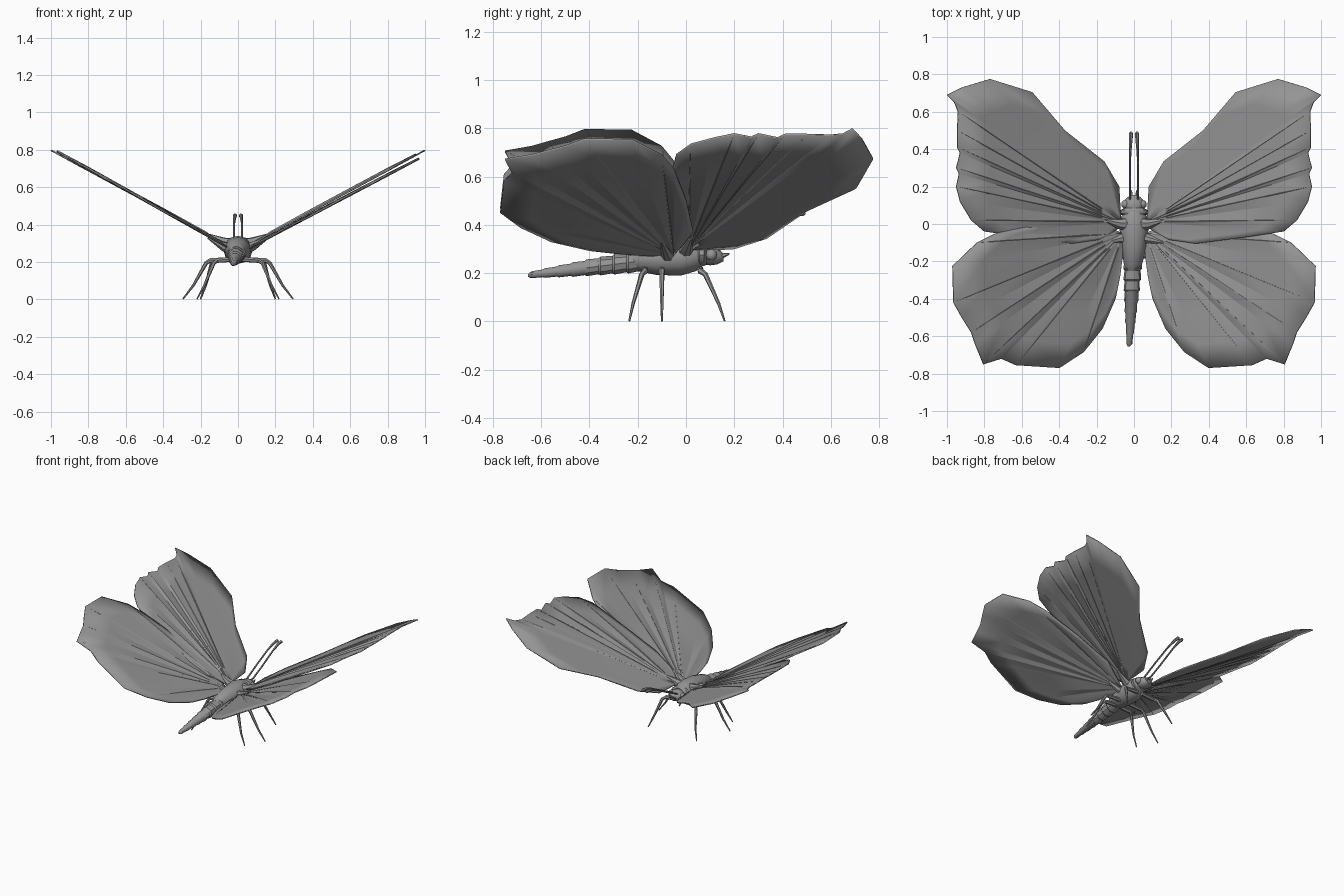
import bpy, bmesh, math
from mathutils import Vector

if "Cube" in bpy.data.objects:
    bpy.data.objects.remove(bpy.data.objects["Cube"])

grey = bpy.data.materials.new("grey")
grey.diffuse_color = (0.30, 0.30, 0.30, 1)
grey.use_nodes = True
grey.node_tree.nodes["Principled BSDF"].inputs["Base Color"].default_value = grey.diffuse_color


def finish(bm, name, smooth=None):
    bmesh.ops.recalc_face_normals(bm, faces=bm.faces)
    me = bpy.data.meshes.new(name)
    bm.to_mesh(me)
    bm.free()
    ob = bpy.data.objects.new(name, me)
    bpy.context.collection.objects.link(ob)
    me.materials.append(grey)
    if smooth:
        bpy.ops.object.select_all(action='DESELECT')
        ob.select_set(True)
        bpy.context.view_layer.objects.active = ob
        bpy.ops.object.shade_smooth_by_angle(angle=math.radians(smooth))
    return ob


def loft(bm, rings):
    """Skin closed rings of points and cap both ends."""
    loops = [[bm.verts.new(p) for p in r] for r in rings]
    n = len(loops[0])
    for a, b in zip(loops, loops[1:]):
        for i in range(n):
            bm.faces.new((a[i], a[(i + 1) % n], b[(i + 1) % n], b[i]))
    bm.faces.new(loops[0])
    bm.faces.new(loops[-1])


def body(name, stations, sides=12):
    """Elliptical stations (y, centre x, centre z, half width, half height)."""
    bm = bmesh.new()
    loft(bm, [[(x + w * math.cos(2 * math.pi * k / sides), y,
                z + h * math.sin(2 * math.pi * k / sides)) for k in range(sides)]
              for y, x, z, w, h in stations])
    return finish(bm, name, 35)


def tube(bm, pts, radii, sides=6):
    pts = [Vector(p) for p in pts]
    rings = []
    for i, p in enumerate(pts):
        d = (pts[min(i + 1, len(pts) - 1)] - pts[max(i - 1, 0)]).normalized()
        u = d.cross(Vector((0.3, 0.2, 0.93))).normalized()
        v = d.cross(u)
        rings.append([p + radii[i] * (u * math.cos(2 * math.pi * k / sides)
                                      + v * math.sin(2 * math.pi * k / sides))
                      for k in range(sides)])
    loft(bm, rings)


def wing(name, root, edge, side, base, slope, veins):
    """Fan of panels from the root, creased along the veins."""
    steps = (0.12, 0.35, 0.6, 0.82, 1.0)
    root = Vector(root)

    def place(p, lift=0.0):
        return Vector((side * p.x, p.y, base + slope * p.x + lift))

    def bent(e, t):
        # rays leave the root bunched together, then spread to the margin
        p = root.lerp(Vector(e), t)
        return p

    def crease(i, t):
        return (0.006 if i in veins else -0.004) * math.sin(math.pi * t * 0.8)

    bm = bmesh.new()
    centre = bm.verts.new(place(root))
    rays = [[bm.verts.new(place(bent(e, t), crease(i, t))) for t in steps]
            for i, e in enumerate(edge)]
    for a, b in zip(rays, rays[1:]):
        bm.faces.new((centre, a[0], b[0]))
        for k in range(len(steps) - 1):
            bm.faces.new((a[k], a[k + 1], b[k + 1], b[k]))
    ob = finish(bm, name, 12)
    mod = ob.modifiers.new("thickness", 'SOLIDIFY')
    mod.thickness = 0.008
    mod.offset = 0
    # raised vein ribs
    bm = bmesh.new()
    for i in veins:
        ts = (0.12, 0.35, 0.6, 0.82, 0.99)
        tube(bm, [place(bent(edge[i], t), crease(i, t)) for t in ts],
             [0.007, 0.007, 0.006, 0.006, 0.004], 4)
    finish(bm, name + "_veins")


FORE = [(.08, .2), (.16, .335), (.37, .5), (.545, .705), (.77, .775), (.92, .73),
        (1.0, .69), (.96, .65), (.94, .6), (.945, .5), (.945, .41), (.93, .38),
        (.95, .3), (.935, .27), (.95, .2), (.93, .12), (.87, .02), (.8, -.04),
        (.6, -.07), (.33, -.105), (.19, -.085), (.09, -.03)]
HIND = [(.25, .03), (.5, .0), (.74, -.05), (.84, -.1), (.97, -.225), (.965, -.42),
        (.92, -.5), (.87, -.58), (.85, -.64), (.805, -.75), (.71, -.72), (.63, -.755),
        (.4, -.77), (.27, -.685), (.17, -.56), (.1, -.4), (.075, -.28), (.06, -.17)]

# wings, the two hind wings held at slightly different angles
for side, label, hb, hs in ((1, "right", .245, .525), (-1, "left", .25, .56)):
    wing(label + "_fore_wing", (.07, .01), FORE, side, .262, .538, (8, 9, 10, 12, 14, 16))
    wing(label + "_hind_wing", (.06, -.05), HIND, side, hb, hs, (3, 5, 7, 9, 11, 13))
    # wing hinge
    bm = bmesh.new()
    tube(bm, [(side * .03, .0, .29), (side * .08, .0, .305), (side * .16, .02, .345)],
         [.04, .028, .008], 8)
    tube(bm, [(side * .03, -.07, .27), (side * .08, -.08, .285), (side * .16, -.1, .33)],
         [.04, .025, .006], 8)
    finish(bm, label + "_wing_hinge", 30)

# thorax
body("thorax", [(-.25, -.01, .255, .03, .03), (-.21, -.005, .26, .05, .05),
                (-.12, 0, .262, .068, .07), (-.02, 0, .265, .078, .075),
                (.04, 0, .27, .068, .062), (.075, 0, .275, .045, .042)])
# collar and head
body("collar", [(.045, 0, .275, .05, .04), (.055, 0, .275, .072, .045),
                (.075, 0, .275, .072, .045), (.085, 0, .275, .05, .04)])
body("head", [(.07, 0, .272, .04, .035), (.10, 0, .272, .056, .04),
              (.13, 0, .27, .048, .034), (.155, 0, .265, .02, .016)])

# abdomen of overlapping tapering segments
n = 8
rings = []
for i in range(n):
    f, g = i / n, (i + 1) / n
    for t, s in ((f, .86), (f + .85 * (g - f), 1.0)):
        r = .052 * (1 - .72 * t ** 1.4) * s
        rings.append((-.19 - .46 * t, -.005 - .02 * t, .25 - .058 * t, r, r * .95))
rings.append((-.655, -.028, .19, .006, .006))
body("abdomen", rings, 10)

for side, label in ((1, "right"), (-1, "left")):
    # eye
    bm = bmesh.new()
    bmesh.ops.create_uvsphere(bm, u_segments=10, v_segments=6, radius=.024)
    bmesh.ops.translate(bm, verts=bm.verts, vec=(side * .045, .105, .275))
    finish(bm, label + "_eye", 40)
    # clubbed antenna
    bm = bmesh.new()
    tube(bm, [(side * .02, .12, .29), (side * .022, .25, .355), (side * .02, .38, .42),
              (side * .017, .45, .445), (side * .016, .485, .448), (side * .016, .495, .446)],
         [.006, .006, .006, .010, .012, .004])
    finish(bm, label + "_antenna", 40)
    # mouth feeler
    bm = bmesh.new()
    tube(bm, [(side * .015, .13, .26), (side * .016, .16, .275), (side * .014, .18, .28)],
         [.010, .009, .003])
    finish(bm, label + "_feeler", 40)
    # legs: hip y, foot y, knee x, foot x
    for part, hy, fy, kx, fx in (("front", .06, .16, .14, .20), ("middle", -.10, -.10, .17, .295),
                                 ("rear", -.17, -.235, .13, .22)):
        bm = bmesh.new()
        ky = hy + (fy - hy) * .2
        my = hy + (fy - hy) * .75
        tube(bm, [(side * .02, hy, .215), (side * (kx - .02), hy, .208), (side * kx, ky, .195),
                  (side * (kx + (fx - kx) * .55), my, .075), (side * fx, fy, .002)],
             [.014, .013, .011, .007, .004])
        finish(bm, label + "_" + part + "_leg")
